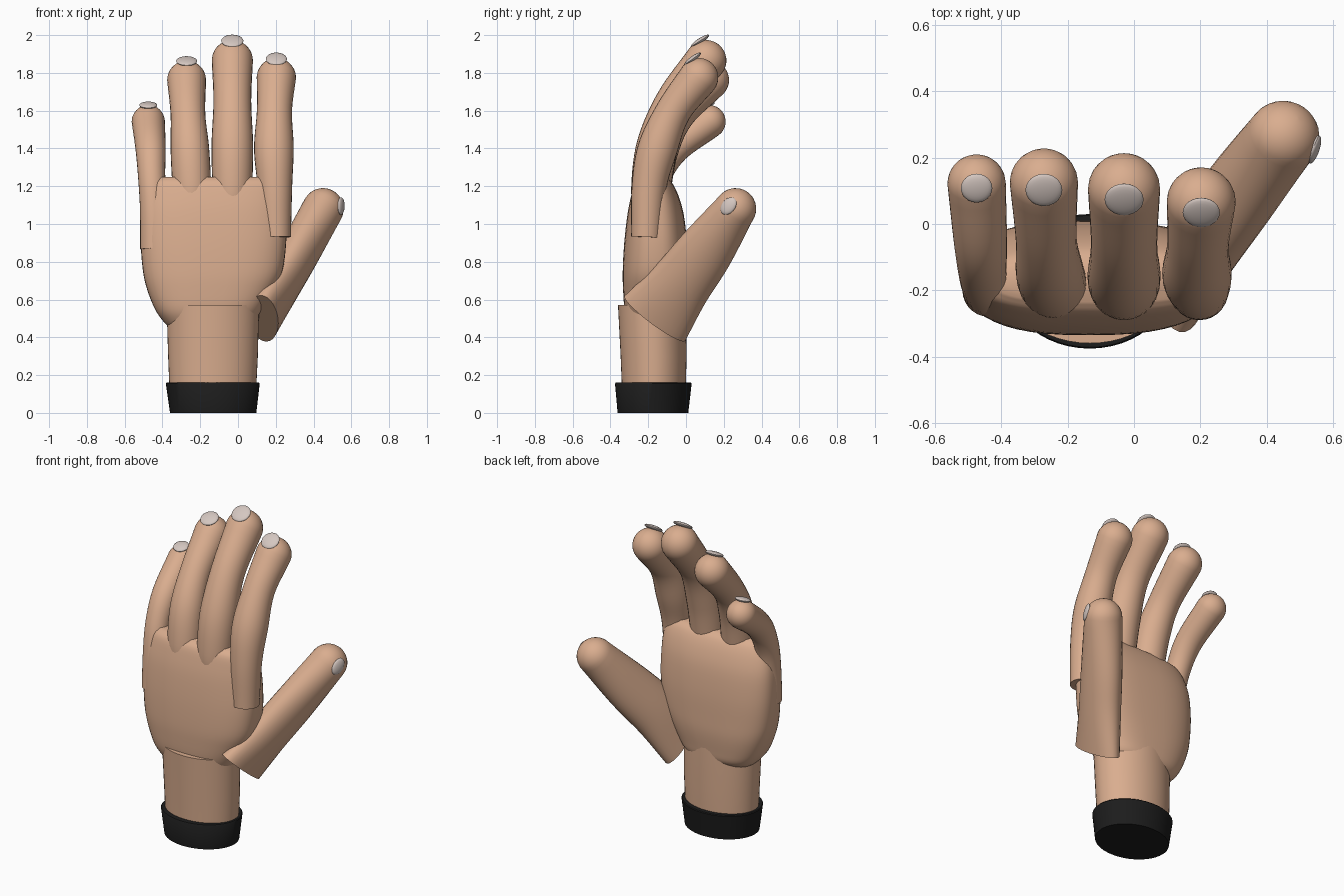
import bpy, bmesh, math
from mathutils import Vector, Matrix

if "Cube" in bpy.data.objects:
    bpy.data.objects.remove(bpy.data.objects["Cube"])


def material(name, rgb):
    m = bpy.data.materials.new(name)
    m.diffuse_color = (*rgb, 1)
    m.use_nodes = True
    m.node_tree.nodes["Principled BSDF"].inputs["Base Color"].default_value = m.diffuse_color
    return m


SKIN = material("skin", (0.70, 0.42, 0.275))
NAIL = material("nail", (0.66, 0.57, 0.53))
BLACK = material("black", (0.012, 0.012, 0.012))


def finish(name, bm, mat):
    bmesh.ops.recalc_face_normals(bm, faces=bm.faces)
    me = bpy.data.meshes.new(name)
    bm.to_mesh(me)
    bm.free()
    for p in me.polygons:
        p.use_smooth = True
    me.set_sharp_from_angle(angle=math.radians(45))
    me.materials.append(mat)
    ob = bpy.data.objects.new(name, me)
    bpy.context.collection.objects.link(ob)
    return ob


def skin_rings(name, rings, mat):
    """Bridge a list of point rings and cap both ends."""
    bm = bmesh.new()
    vs = [[bm.verts.new(p) for p in r] for r in rings]
    n = len(vs[0])
    for a, b in zip(vs, vs[1:]):
        for i in range(n):
            j = (i + 1) % n
            bm.faces.new((a[i], a[j], b[j], b[i]))
    bm.faces.new(vs[0])
    bm.faces.new(vs[-1])
    return finish(name, bm, mat)


def spline(rows, steps=6):
    """Catmull-Rom through rows of numbers."""
    rows = [Vector(r) for r in rows]
    rows = [rows[0] * 2 - rows[1]] + rows + [rows[-1] * 2 - rows[-2]]
    out = []
    for i in range(1, len(rows) - 2):
        a, b, c, d = rows[i - 1:i + 3]
        for k in range(steps):
            t = k / steps
            out.append(0.5 * (2 * b + (c - a) * t + (2 * a - 5 * b + 4 * c - d) * t * t
                              + (3 * b - a - 3 * c + d) * t ** 3))
    return out + [rows[-2]]


def stack(name, rows, mat, power=2.0, n=48):
    """Horizontal superellipse sections: z, xmin, xmax, ymin, ymax."""
    rings = []
    for z, x0, x1, y0, y1 in rows:
        ring = []
        for i in range(n):
            a = 2 * math.pi * i / n
            c, s = math.cos(a), math.sin(a)
            ring.append(((x0 + x1) / 2 + (x1 - x0) / 2 * math.copysign(abs(c) ** (2 / power), c),
                         (y0 + y1) / 2 + (y1 - y0) / 2 * math.copysign(abs(s) ** (2 / power), s), z))
        rings.append(ring)
    return skin_rings(name, rings, mat)


def digit(name, rows, side, n=28):
    """Tube along x, y, z with two radii, closed by a round tip."""
    pts = spline(rows)
    rings = []

    def ring(c, t, ra, rb):
        u = (Vector(side) - t * t.dot(Vector(side))).normalized()
        w = t.cross(u)
        rings.append([c + u * ra * math.cos(2 * math.pi * i / n) + w * rb * math.sin(2 * math.pi * i / n)
                      for i in range(n)])

    for i, p in enumerate(pts):
        t = (Vector(pts[min(i + 1, len(pts) - 1)][:3]) - Vector(pts[max(i - 1, 0)][:3])).normalized()
        ring(Vector(p[:3]), t, p[3], p[4])
    end, r = Vector(pts[-1][:3]), pts[-1][3]
    for k in range(1, 9):
        a = math.pi / 2 * min(k / 8, 0.985)
        ring(end + t * r * math.sin(a), t, r * math.cos(a), pts[-1][4] * math.cos(a))
    return skin_rings(name, rings, SKIN)


def nail(name, centre, normal, along, half):
    z = Vector(normal).normalized()
    y = Vector(along)
    y = (y - z * y.dot(z)).normalized()
    x = y.cross(z)
    m = Matrix((x, y, z)).transposed().to_4x4()
    m.translation = centre
    bm = bmesh.new()
    bmesh.ops.create_uvsphere(bm, u_segments=24, v_segments=12, radius=1)
    bmesh.ops.transform(bm, verts=bm.verts, matrix=m @ Matrix.Diagonal((*half, 1)))
    return finish(name, bm, NAIL)


# Cuff and wrist
stack("cuff", [(0, -.36, .097, -.362, .012), (.155, -.382, .115, -.376, .03),
               (.16, -.378, .111, -.372, .026)], BLACK)
stack("wrist", [(.1, -.362, .095, -.338, -.002), (.3, -.37, .105, -.346, .003),
                (.57, -.378, .112, -.36, .0)], SKIN)

# Palm
stack("palm", spline([
    (.44, -.33, .00, -.25, -.08), (.455, -.365, .05, -.28, -.04), (.49, -.4, .09, -.305, -.01),
    (.55, -.44, .13, -.325, .0), (.65, -.48, .19, -.333, .01), (.75, -.503, .235, -.335, .01),
    (.9, -.515, .255, -.327, .005), (1.05, -.51, .255, -.31, -.012), (1.15, -.49, .25, -.29, -.04),
    (1.22, -.46, .235, -.268, -.075), (1.25, -.42, .2, -.235, -.11)], 4), SKIN, 2.7)

# Fingers: path points (x, y, z, radius) and nail tilt in degrees
fingers = {
    "index_finger": ([(.2, -.21, .93, .08), (.195, -.195, 1.2, .092), (.19, -.15, 1.4, .105),
                      (.193, -.065, 1.6, .093), (.203, .067, 1.775, .104)], 36),
    "middle_finger": ([(-.03, -.19, 1.05, .09), (-.03, -.185, 1.2, .105), (-.03, -.15, 1.42, .11),
                       (-.03, -.06, 1.65, .1), (-.03, .105, 1.865, .109)], 33),
    "ring_finger": ([(-.24, -.19, 1.05, .09), (-.245, -.18, 1.2, .102), (-.255, -.14, 1.4, .102),
                     (-.265, -.045, 1.58, .092), (-.272, .125, 1.762, .103)], 25),
    "little_finger": ([(-.438, -.2, .87, .08), (-.447, -.19, 1.08, .072), (-.457, -.15, 1.25, .072),
                       (-.463, -.06, 1.4, .08), (-.475, .122, 1.542, .088)], 18),
}
for name, (rows, tilt) in fingers.items():
    digit(name, [(*p, p[3]) for p in rows], (1, 0, 0))
    x, y, z, r = rows[-1]
    t = math.radians(tilt)
    nail(name + "_nail", (x, y - r * math.sin(t / 2), z + r * math.cos(t / 2)),
         (0, -math.sin(t), math.cos(t)), (0, math.cos(t), math.sin(t)),
         (r * .54, r * .52, .014))

# Thumb: wide flattened base, round tip
digit("thumb", [(.135, -.165, .5, .2, .085), (.23, -.03, .68, .165, .1),
                (.33, .105, .86, .148, .106), (.45, .262, 1.08, .11, .11)], (0, .82, -.58))
nail("thumb_nail", (.545, .225, 1.095), (.92, -.35, .1), (.4, .53, .75), (.038, .052, .014))
